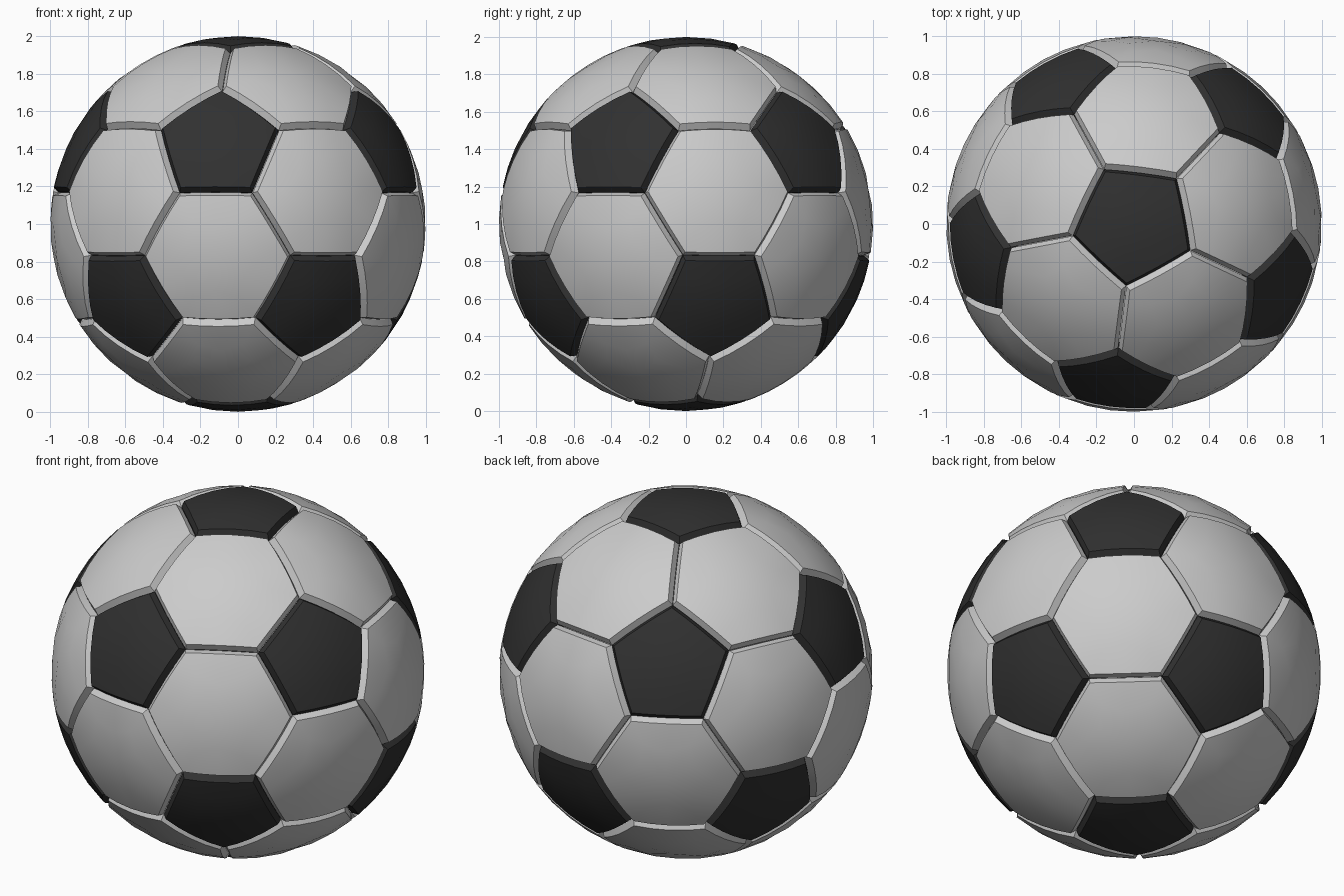
import bpy, bmesh
from math import radians, cos, sin, atan2, sqrt
from itertools import combinations
from mathutils import Vector

if "Cube" in bpy.data.objects:
    bpy.data.objects.remove(bpy.data.objects["Cube"])

TURN = radians(10.8)     # rotation of the ball about z
BEVEL, GAP = 0.024, 0.0015
GROOVE_R, INNER_R = 0.968, 0.92
N = 2                    # grid steps per half edge
UP = Vector((0, 0, 1))

# icosahedron corners: two poles and two rings of five
ico = [Vector((0, 0, 1)), Vector((0, 0, -1))]
for k in range(5):
    for z, off in ((-1, 0), (1, radians(36))):
        a = TURN + off + radians(72) * k
        ico.append(Vector((2 * cos(a), 2 * sin(a), z)) / sqrt(5))


def adjacent(a, b):
    return 0.1 < (a - b).length < 1.2


def ordered(points):
    """Sort polygon corners counter-clockwise seen from outside."""
    n = sum(points, Vector()).normalized()
    u = (points[0] - n * points[0].dot(n)).normalized()
    v = n.cross(u)
    return sorted(points, key=lambda p: atan2(p.dot(v), p.dot(u)))


pentagons = [ordered([v.lerp(w, 1 / 3).normalized() for w in ico if adjacent(v, w)])
             for v in ico]
hexagons = []
for tri in combinations(ico, 3):
    if all(adjacent(a, b) for a, b in combinations(tri, 2)):
        hexagons.append(ordered([a.lerp(b, 1 / 3).normalized()
                                 for a in tri for b in tri if a is not b]))


def inset(poly, d):
    c = sum(poly, Vector()) / len(poly)
    apothem = ((poly[0] + poly[1]) / 2 - c).length
    return [c + (p - c) * (1 - d / apothem) for p in poly]


def outline(poly, r):
    out = []
    for a, b in zip(poly, poly[1:] + poly[:1]):
        out += [a.lerp(b, k / (2 * N)).normalized() * r for k in range(2 * N)]
    return out


def add_panel(bm, poly):
    def quad(*pts):
        bm.faces.new([bm.verts.new(p) for p in pts])

    # domed top, one small grid per corner
    top = inset(poly, BEVEL)
    c = sum(top, Vector()) / len(top)
    for i, p in enumerate(top):
        m0 = (p + top[i - 1]) / 2
        m1 = (p + top[(i + 1) % len(top)]) / 2

        def g(u, v):
            return c.lerp(m0, u / N).lerp(m1.lerp(p, u / N), v / N).normalized()
        for u in range(N):
            for v in range(N):
                quad(g(u, v), g(u + 1, v), g(u + 1, v + 1), g(u, v + 1))
    # bevelled rim and side wall
    edge = inset(poly, GAP)
    rings = [outline(top, 1), outline(edge, GROOVE_R), outline(edge, INNER_R)]
    for hi, lo in zip(rings, rings[1:]):
        for k in range(len(hi)):
            j = (k + 1) % len(hi)
            quad(lo[k], lo[j], hi[j], hi[k])


def build(name, polys, color=None):
    bm = bmesh.new()
    for poly in polys:
        add_panel(bm, poly)
    bmesh.ops.remove_doubles(bm, verts=bm.verts, dist=1e-4)
    bmesh.ops.translate(bm, verts=bm.verts, vec=UP)
    me = bpy.data.meshes.new(name)
    bm.to_mesh(me)
    bm.free()
    ob = bpy.data.objects.new(name, me)
    bpy.context.collection.objects.link(ob)
    if color:
        mat = bpy.data.materials.new(name + "_black")
        mat.diffuse_color = color
        mat.use_nodes = True
        mat.node_tree.nodes["Principled BSDF"].inputs["Base Color"].default_value = mat.diffuse_color
        me.materials.append(mat)
    bpy.ops.object.select_all(action='DESELECT')
    ob.select_set(True)
    bpy.context.view_layer.objects.active = ob
    bpy.ops.object.shade_smooth_by_angle(angle=radians(25))


build("pentagon_panels", pentagons, (0.03, 0.03, 0.03, 1))
build("hexagon_panels", hexagons)
